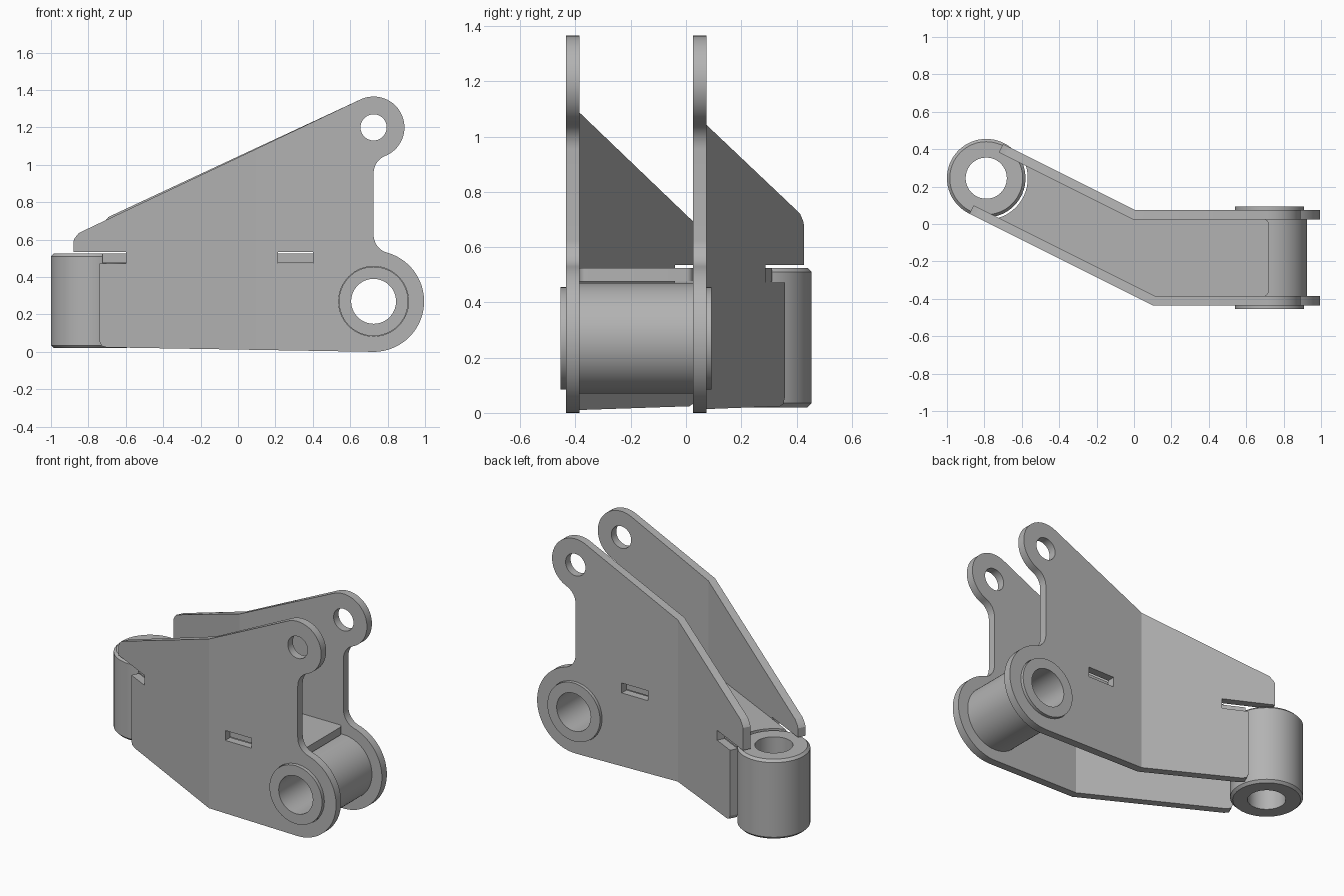
import bpy, bmesh
from math import radians, degrees, sin, cos, atan2, asin, sqrt, pi
from mathutils import Vector

cube = bpy.data.objects.get("Cube")
if cube:
    bpy.data.objects.remove(cube, do_unlink=True)

steel = bpy.data.materials.new("steel grey")
steel.use_nodes = True
grey = (0.45, 0.45, 0.45, 1)
steel.diffuse_color = grey
steel.node_tree.nodes["Principled BSDF"].inputs["Base Color"].default_value = grey

THICK = 0.05
SLOPE = atan2(0.5, 1)                     # bend of the arm in plan
ARM = Vector((-cos(SLOPE), sin(SLOPE)))   # direction of the arm
SIDE = Vector((sin(SLOPE), cos(SLOPE)))   # across the arm
BOSS = Vector((-0.79, 0.245))             # vertical pivot
PIN = (0.725, 0.27)                       # horizontal pivot
EAR = (0.725, 1.2)


def arc(c, r, a0, a1, n=24):
    return [(c[0] + r * cos(radians(a0 + (a1 - a0) * i / n)),
             c[1] + r * sin(radians(a0 + (a1 - a0) * i / n))) for i in range(n + 1)]


def finish(name, bm):
    bmesh.ops.recalc_face_normals(bm, faces=bm.faces)
    mesh = bpy.data.meshes.new(name)
    bm.to_mesh(mesh)
    bm.free()
    mesh.materials.append(steel)
    mesh.shade_smooth()
    mesh.set_sharp_from_angle(angle=radians(20))
    obj = bpy.data.objects.new(name, mesh)
    bpy.context.collection.objects.link(obj)
    return obj


def slab(loops, depth):
    """Flat plate from an outline and hole loops, as a bmesh around z = 0."""
    curve = bpy.data.curves.new("outline", "CURVE")
    curve.dimensions = "2D"
    curve.fill_mode = "BOTH"
    curve.extrude = depth / 2
    for loop in loops:
        s = curve.splines.new("POLY")
        s.points.add(len(loop) - 1)
        for p, (u, v) in zip(s.points, loop):
            p.co = (u, v, 0, 1)
        s.use_cyclic_u = True
    tmp = bpy.data.objects.new("outline", curve)
    bpy.context.collection.objects.link(tmp)
    mesh = bpy.data.meshes.new_from_object(
        tmp.evaluated_get(bpy.context.evaluated_depsgraph_get()))
    bm = bmesh.new()
    bm.from_mesh(mesh)
    bmesh.ops.remove_doubles(bm, verts=bm.verts, dist=1e-5)
    bpy.data.objects.remove(tmp)
    bpy.data.curves.remove(curve)
    bpy.data.meshes.remove(mesh)
    return bm


def lathe(name, profile, segments=64):
    """Closed (radius, height) profile turned around z."""
    bm = bmesh.new()
    vs = [bm.verts.new((r, 0, h)) for r, h in profile]
    es = [bm.edges.new((vs[i], vs[(i + 1) % len(vs)])) for i in range(len(vs))]
    bmesh.ops.spin(bm, geom=vs + es, cent=(0, 0, 0), axis=(0, 0, 1),
                   angle=2 * pi, steps=segments, use_merge=True)
    bmesh.ops.remove_doubles(bm, verts=bm.verts, dist=1e-5)
    return finish(name, bm)


def top_edge(x):
    return 1.349 + 0.474 * (x - 0.654)


def side_plate(name, bend, shift, inward):
    """Folded side plate; shift moves its arm end, inward is +1 or -1 in y."""
    end, foot, notch = -0.88 + shift, -0.74 + shift, -0.60 + shift
    f = 0.1                                # neck fillet radius
    up = sqrt((0.165 + f) ** 2 - f * f)
    low = sqrt((0.27 + f) ** 2 - f * f)
    a_up, a_low = degrees(atan2(up, f)), degrees(atan2(low, f))
    outline = arc(EAR, 0.165, 115.4, -a_up, 32)
    outline += arc((EAR[0] + f, EAR[1] - up), f, 180 - a_up, 180, 12)
    outline += arc((PIN[0] + f, PIN[1] + low), f, 180, 180 + a_low, 12)
    outline += arc(PIN, 0.27, a_low, -91, 40)[1:]
    outline += [(foot + 0.035, 0.024), (foot + 0.01, 0.032), (foot, 0.055),
                (foot, 0.472), (notch, 0.472), (notch, 0.535), (end, 0.535),
                (end, top_edge(end) - 0.03), (end + 0.008, top_edge(end) - 0.012),
                (end + 0.03, top_edge(end + 0.03))]
    slot = [(0.215, 0.472), (0.4, 0.472), (0.4, 0.535), (0.215, 0.535)]
    bm = slab([outline, arc(EAR, 0.07, 0, 348.75, 31),
               arc(PIN, 0.187, 0, 354.375, 63), slot], THICK)
    bmesh.ops.bisect_plane(bm, geom=bm.verts[:] + bm.edges[:] + bm.faces[:],
                           plane_co=(bend[0], 0, 0), plane_no=(1, 0, 0), dist=1e-5)
    # Stand the plate up and fold the arm
    for v in bm.verts:
        x, z, t = v.co.x, v.co.y, (v.co.z + THICK / 2) * inward
        if x > bend[0] + 1e-4:
            p = Vector((x, bend[1] + t))
        elif x > bend[0] - 1e-4:
            p = Vector(bend) + t * (SIDE + Vector((0, 1))) / (1 + SIDE.y)
        else:
            p = Vector(bend) + ARM * (bend[0] - x) / cos(SLOPE) + SIDE * t
        v.co = (p.x, p.y, z)
    finish(name, bm)


side_plate("front_side_plate", (0.10, -0.435), 0.0, 1)
side_plate("back_side_plate", (0.005, 0.075), 0.18, -1)

# Web plate between the side plates, hollowed around the vertical pivot
miter = THICK * (SIDE + Vector((0, 1))) / (1 + SIDE.y)
front_in = Vector((0.10, -0.435)) + miter
back_in = Vector((0.005, 0.075)) - miter
gap = 0.222
to_front = (front_in - BOSS).dot(SIDE)
to_back = (back_in - BOSS).dot(SIDE)
tilt = -degrees(SLOPE)
web = arc((0.695, -0.36), 0.025, -90, 0, 6) + arc((0.695, 0.0), 0.025, 0, 90, 6)
web += [tuple(back_in)]
web += arc(BOSS, gap, tilt + degrees(asin(to_back / gap)),
           tilt + degrees(asin(to_front / gap)), 24)
web += [tuple(front_in)]
bm = slab([web], 0.05)
bmesh.ops.translate(bm, verts=bm.verts, vec=(0, 0, 0.5))
finish("web_plate", bm)

# Vertical pivot boss with chamfered rims
boss = lathe("vertical_pivot_boss", [(0.11, 0.02), (0.195, 0.02), (0.21, 0.035),
             (0.21, 0.51), (0.195, 0.525), (0.11, 0.525)])
boss.location = (BOSS.x, BOSS.y, 0)

# Horizontal pivot tube with collars through the plates
tube = lathe("horizontal_pivot_tube", [(0.12, -0.455), (0.185, -0.455), (0.185, -0.385),
             (0.2, -0.385), (0.2, 0.025), (0.185, 0.025), (0.185, 0.093), (0.12, 0.093)])
tube.rotation_euler = (-pi / 2, 0, 0)
tube.location = (PIN[0], 0, PIN[1])
